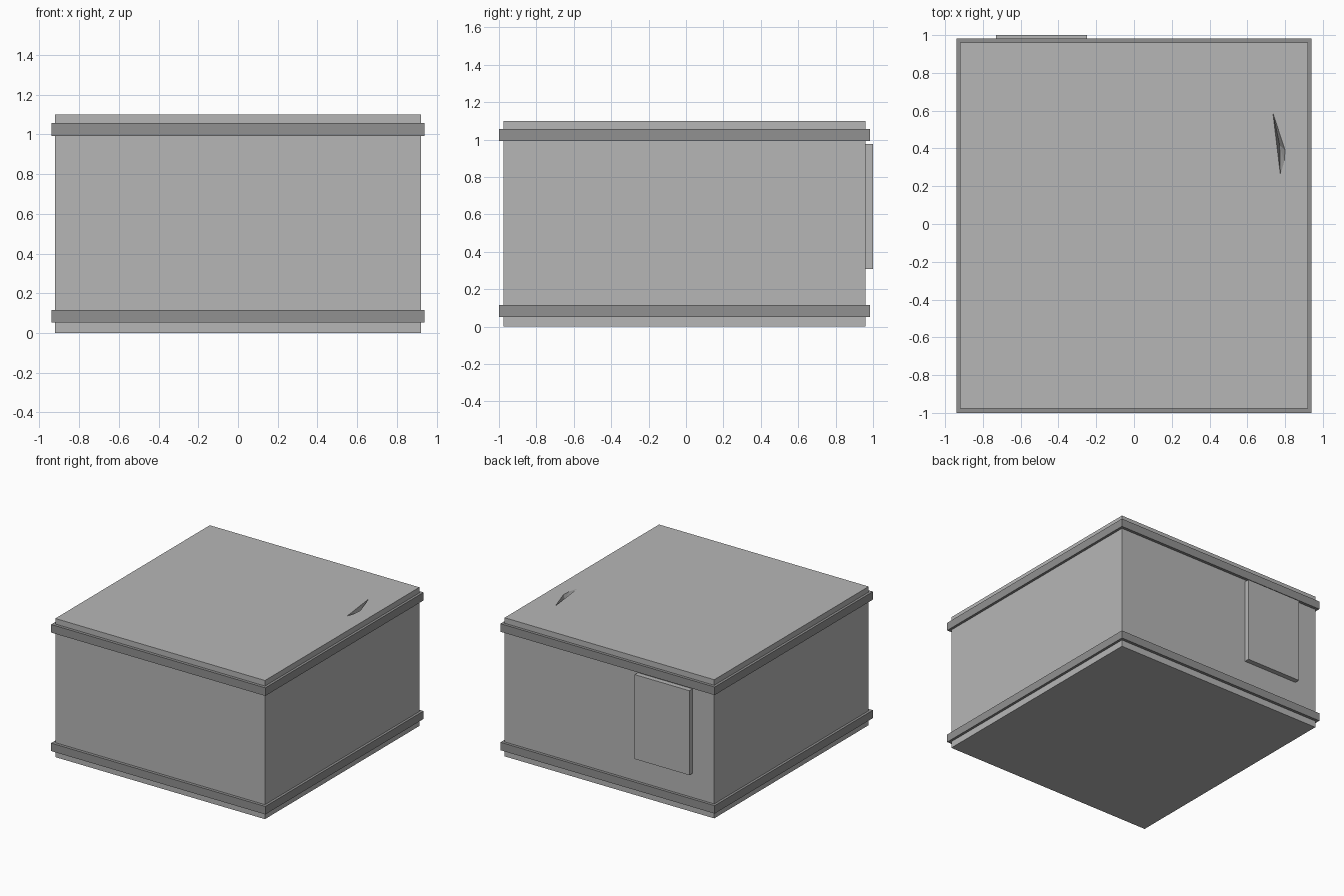
import bpy, bmesh

if "Cube" in bpy.data.objects:
    bpy.data.objects.remove(bpy.data.objects["Cube"])


def grey(name, v):
    mat = bpy.data.materials.new(name)
    mat.diffuse_color = (v, v, v, 1)
    mat.use_nodes = True
    mat.node_tree.nodes["Principled BSDF"].inputs["Base Color"].default_value = mat.diffuse_color
    return mat


BODY = grey("body_grey", 0.47)
TRIM = grey("trim_grey", 0.285)


def mesh_object(name, verts, faces, mat):
    me = bpy.data.meshes.new(name)
    me.from_pydata(verts, [], faces)
    me.materials.append(mat)
    bm = bmesh.new()
    bm.from_mesh(me)
    bmesh.ops.recalc_face_normals(bm, faces=bm.faces)
    bm.to_mesh(me)
    bm.free()
    ob = bpy.data.objects.new(name, me)
    bpy.context.collection.objects.link(ob)
    return ob


def rect(x0, x1, y0, y1, z):
    return [(x0, y0, z), (x1, y0, z), (x1, y1, z), (x0, y1, z)]


def box(name, x0, x1, y0, y1, z0, z1):
    verts = rect(x0, x1, y0, y1, z0) + rect(x0, x1, y0, y1, z1)
    faces = [(0, 1, 2, 3), (4, 5, 6, 7)]
    faces += [(i, (i + 1) % 4, (i + 1) % 4 + 4, i + 4) for i in range(4)]
    return mesh_object(name, verts, faces, BODY)


def band(name, z0, z1):
    # rectangular hoop wrapped round the body
    outer, inner = (-0.94, 0.94, -1.0, 0.983), (-0.915, 0.915, -0.97, 0.955)
    loops = [rect(*outer, z0), rect(*outer, z1), rect(*inner, z1), rect(*inner, z0)]
    verts = [v for loop in loops for v in loop]
    faces = []
    for k in range(4):
        a, b = k * 4, (k + 1) % 4 * 4
        for i in range(4):
            j = (i + 1) % 4
            faces.append((a + i, a + j, b + j, b + i))
    return mesh_object(name, verts, faces, TRIM)


# Main body
body = box("body", -0.92, 0.92, -0.976, 0.96, 0.0, 1.1)

# Small sharp dent in the top, steep on its left side
outline = [(0.735, 0.59), (0.775, 0.26), (0.795, 0.33), (0.80, 0.39)]
n = len(outline)
verts = [(x, y, 1.1) for x, y in outline] + [(x, y, 1.12) for x, y in outline]
verts.append((0.771, 0.42, 1.07))
faces = [tuple(range(n, 2 * n))]
for i in range(n):
    j = (i + 1) % n
    faces += [(i, j, j + n, i + n), (i, j, 2 * n)]
cutter = mesh_object("dent_cutter", verts, faces, TRIM)
cutter.hide_render = True
cutter.hide_set(True)
mod = body.modifiers.new("dent", 'BOOLEAN')
mod.operation = 'DIFFERENCE'
mod.solver = 'EXACT'
mod.material_mode = 'TRANSFER'
mod.object = cutter

# Trim bands near the bottom and top
band("lower_band", 0.052, 0.115)
band("upper_band", 0.992, 1.056)

# Raised panel on the back
box("back_panel", -0.73, -0.25, 0.95, 1.0, 0.307, 0.977)
